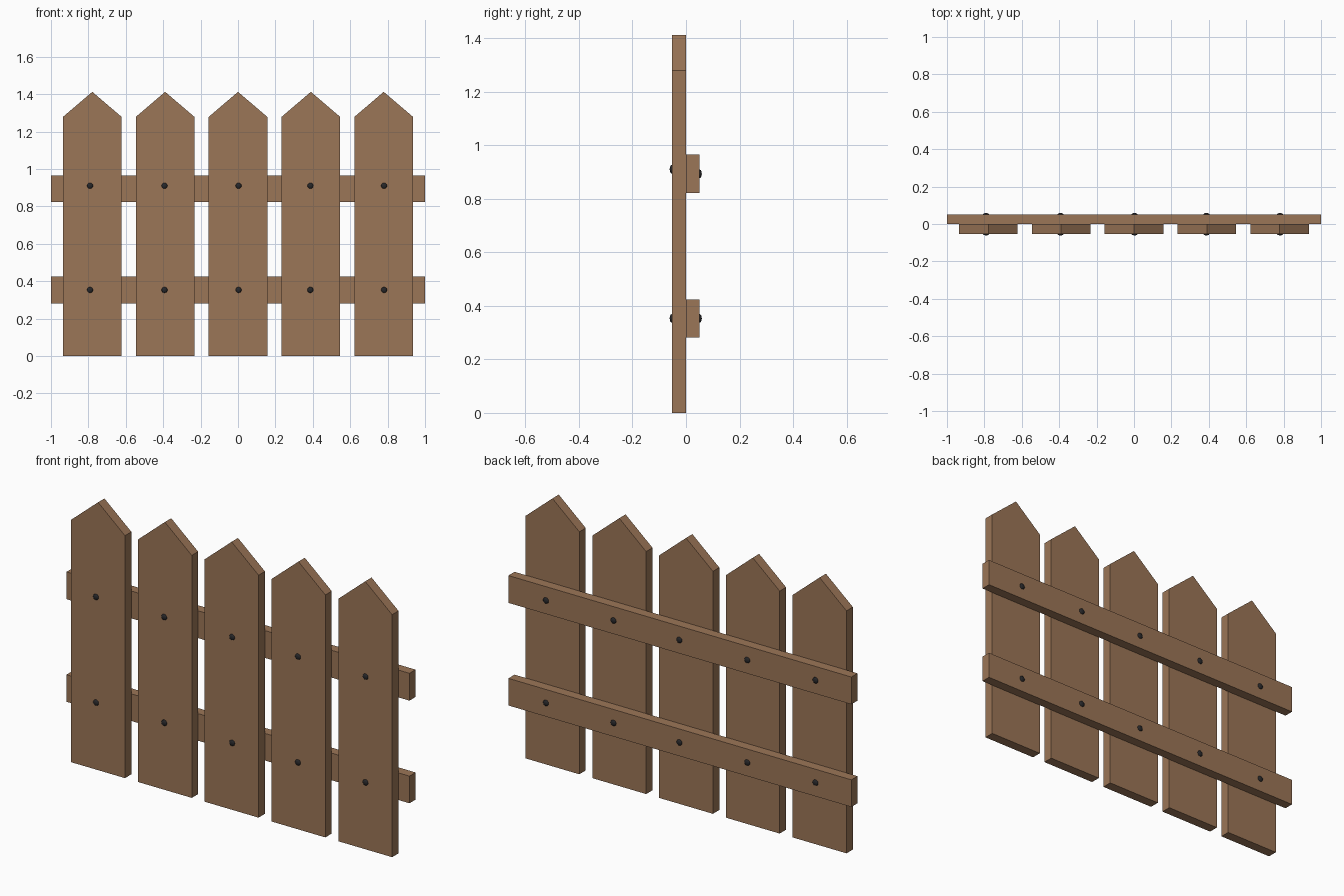
import bpy, bmesh
from mathutils import Matrix

if "Cube" in bpy.data.objects:
    bpy.data.objects.remove(bpy.data.objects["Cube"])


def material(name, color):
    m = bpy.data.materials.new(name)
    m.diffuse_color = (*color, 1)
    m.use_nodes = True
    m.node_tree.nodes["Principled BSDF"].inputs["Base Color"].default_value = m.diffuse_color
    return m


wood = material("wood", (0.33, 0.18, 0.095))
iron = material("dark_iron", (0.02, 0.02, 0.022))


def finish(name, bm, mat):
    bmesh.ops.recalc_face_normals(bm, faces=bm.faces)
    mesh = bpy.data.meshes.new(name)
    bm.to_mesh(mesh)
    bm.free()
    mesh.materials.append(mat)
    obj = bpy.data.objects.new(name, mesh)
    bpy.context.collection.objects.link(obj)
    return obj


def board(name, profile, y0, y1):
    """Extrude an x-z outline from y0 to y1."""
    bm = bmesh.new()
    face = bm.faces.new([bm.verts.new((x, y0, z)) for x, z in profile])
    ext = bmesh.ops.extrude_face_region(bm, geom=[face])
    verts = [v for v in ext["geom"] if isinstance(v, bmesh.types.BMVert)]
    bmesh.ops.translate(bm, verts=verts, vec=(0, y1 - y0, 0))
    return finish(name, bm, wood)


def nail(name, x, y, z):
    """Domed head, flattened along y and half sunk in the wood."""
    bm = bmesh.new()
    place = (Matrix.Translation((x, y, z)) @ Matrix.Diagonal((1, 0.5, 1, 1))
             @ Matrix.Rotation(1.5708, 4, 'X'))
    bmesh.ops.create_uvsphere(bm, u_segments=12, v_segments=8, radius=0.016, matrix=place)
    for f in bm.faces:
        f.smooth = True
    return finish(name, bm, iron)


FRONT, BACK = -0.053, 0.051
HALF, SHOULDER, PEAK = 0.157, 1.278, 1.412

# Pointed pickets
for i in range(5):
    c = (i - 2) * 0.3895
    board(f"picket_{i + 1}", [(c - HALF, 0), (c + HALF, 0), (c + HALF, SHOULDER),
                              (c, PEAK), (c - HALF, SHOULDER)], FRONT, 0)

# Horizontal rails behind the pickets
for name, z0, z1 in (("lower_rail", 0.281, 0.424), ("upper_rail", 0.822, 0.966)):
    board(name, [(-1, z0), (1, z0), (1, z1), (-1, z1)], 0, BACK)

# Nail heads on both sides of each joint
for i, x in enumerate((-0.791, -0.393, 0.003, 0.387, 0.781)):
    for row, zf, zb in (("lower", 0.353, 0.353), ("upper", 0.91, 0.893)):
        nail(f"{row}_front_nail_{i + 1}", x, FRONT, zf)
        nail(f"{row}_back_nail_{i + 1}", x, BACK, zb)
